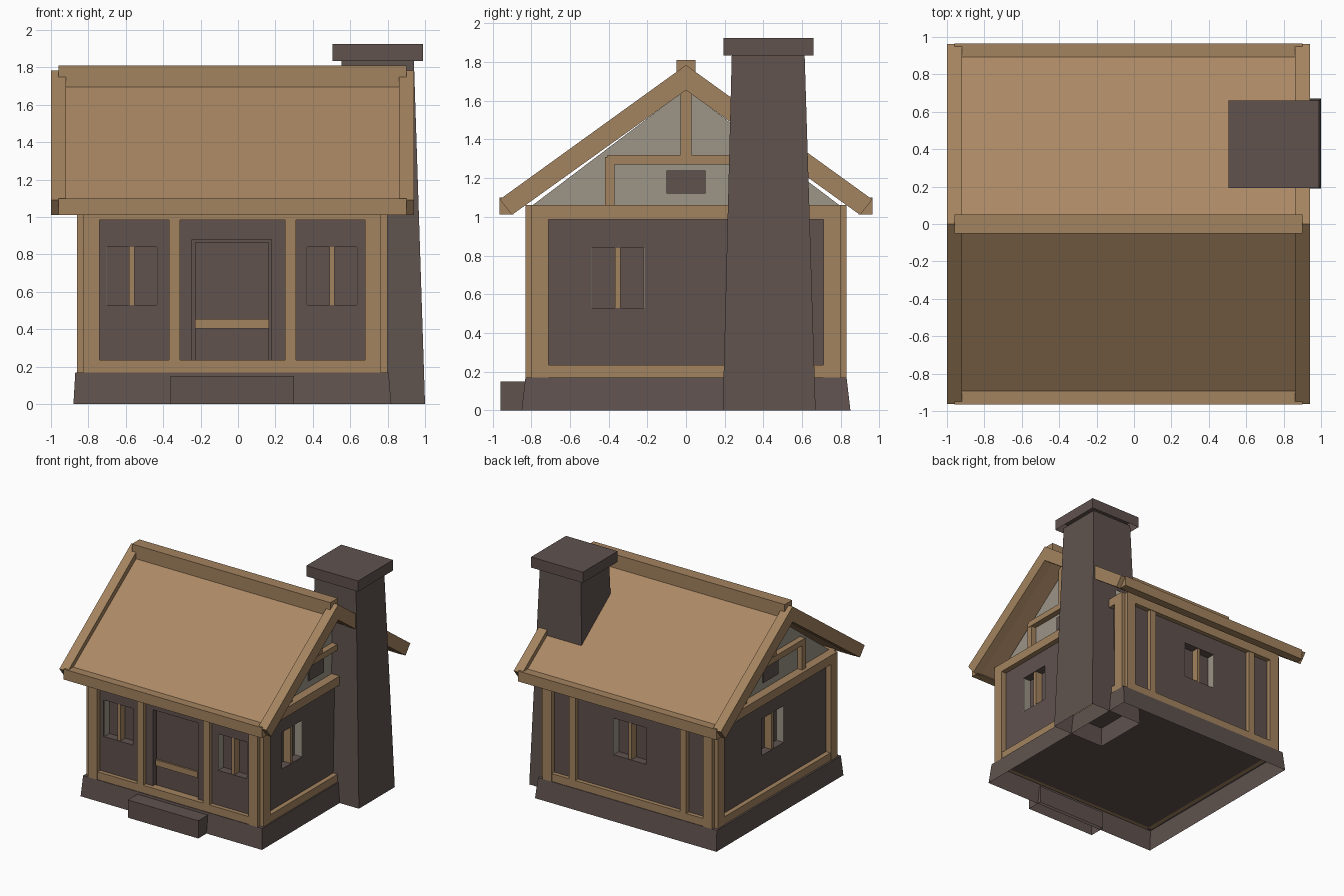
import bpy, bmesh
from mathutils import Vector

if "Cube" in bpy.data.objects:
    bpy.data.objects.remove(bpy.data.objects["Cube"])

CX = -0.03  # centre of the house body in x


def material(name, rgb):
    m = bpy.data.materials.new(name)
    m.diffuse_color = (*rgb, 1)
    m.use_nodes = True
    m.node_tree.nodes["Principled BSDF"].inputs["Base Color"].default_value = m.diffuse_color
    return m


WOOD = material("timber", (0.37, 0.23, 0.115))
ROOF = material("roof_boards", (0.41, 0.246, 0.13))
DARK = material("dark_stone", (0.115, 0.085, 0.076))
GREY = material("grey_plaster", (0.335, 0.297, 0.242))


def finish(bm, name, mat):
    bmesh.ops.recalc_face_normals(bm, faces=bm.faces)
    me = bpy.data.meshes.new(name)
    bm.to_mesh(me)
    bm.free()
    me.materials.append(mat)
    ob = bpy.data.objects.new(name, me)
    bpy.context.collection.objects.link(ob)
    return ob


def box(name, mat, x, y, z):
    bm = bmesh.new()
    bmesh.ops.create_cube(bm, size=1)
    for v in bm.verts:
        for i, (a, b) in enumerate((x, y, z)):
            v.co[i] = a if v.co[i] < 0 else b
    return finish(bm, name, mat)


def open_taper(name, mat, low, high, z):
    """Tapered block open underneath; low and high are (x0, x1, y0, y1)."""
    bm = bmesh.new()
    rings = []
    for (x0, x1, y0, y1), h in ((low, z[0]), (high, z[1])):
        rings.append([bm.verts.new(p) for p in
                      ((x0, y0, h), (x1, y0, h), (x1, y1, h), (x0, y1, h))])
    a, b = rings
    for i in range(4):
        j = (i + 1) % 4
        bm.faces.new((a[i], a[j], b[j], b[i]))
    bm.faces.new(b)
    ob = finish(bm, name, mat)
    return ob


def prism(name, mat, profile, x):
    """Extrude a (y, z) profile along x."""
    bm = bmesh.new()
    f = bm.faces.new([bm.verts.new((x[0], y, z)) for y, z in profile])
    r = bmesh.ops.extrude_face_region(bm, geom=[f])
    vs = [g for g in r["geom"] if isinstance(g, bmesh.types.BMVert)]
    bmesh.ops.translate(bm, verts=vs, vec=Vector((x[1] - x[0], 0, 0)))
    return finish(bm, name, mat)


# Stone base and doorstep
open_taper("foundation", DARK, (-0.88, 0.82, -0.85, 0.85), (-0.87, 0.805, -0.83, 0.83), (0, 0.17))
open_taper("door_step", DARK, (-0.36, 0.30, -0.96, -0.82), (-0.36, 0.30, -0.96, -0.82), (0, 0.15))

# Wall core with recessed windows and door
core = box("walls", DARK, (CX - 0.785, CX + 0.785), (-0.79, 0.79), (0.165, 1.05))
D = 0.07
WZ = (0.53, 0.84)
front_back = [(-0.705, -0.43, -1), (0.365, 0.64, -1), (-0.18, 0.13, 1)]
sides = [(-0.49, -0.215, 1), (-0.15, 0.15, -1)]
cuts = []


def span(a, b):
    return (min(a, b), max(a, b))


for a, b, s in front_back:
    m = (a + b) / 2
    cuts.append(box("cutter", DARK, (a, b), span(s * 0.9, s * (0.79 - D)), WZ))
    box("window_bar", WOOD, (m - 0.014, m + 0.014), span(s * 0.785, s * 0.715), WZ)
    for j, e in ((a, a + 0.004), (b - 0.004, b)):
        box("window_jamb", GREY, (j, e), span(s * 0.788, s * 0.715), WZ)
for a, b, s in sides:
    m = (a + b) / 2
    cuts.append(box("cutter", DARK, span(CX + s * 0.9, CX + s * (0.785 - D)), (a, b), WZ))
    box("window_bar", WOOD, span(CX + s * 0.78, CX + s * 0.71), (m - 0.014, m + 0.014), WZ)
    for j, e in ((a, a + 0.004), (b - 0.004, b)):
        box("window_jamb", GREY, span(CX + s * 0.783, CX + s * 0.71), (j, e), WZ)
cuts.append(box("cutter", DARK, (-0.245, 0.18), (-0.9, -0.74), (0.225, 0.88)))
bpy.context.view_layer.objects.active = core
for c in cuts:
    mod = core.modifiers.new("cut", "BOOLEAN")
    mod.operation = "DIFFERENCE"
    mod.solver = "EXACT"
    mod.object = c
    bpy.ops.object.modifier_apply(modifier=mod.name)
    bpy.data.objects.remove(c)

# Door leaf with a cross board
box("door", DARK, (-0.23, 0.165), (-0.76, -0.73), (0.23, 0.865))
box("door_board", WOOD, (-0.23, 0.165), (-0.775, -0.75), (0.405, 0.455))

# Timber frames, front and back
LOW, TOP = (0.17, 0.235), (0.985, 1.06)
for s, posts in ((-1, (-0.34, 0.28)), (1, (-0.55, 0.49))):
    y = span(s * 0.83, s * 0.75)
    for p in posts:
        box("wall_post", WOOD, (p - 0.03, p + 0.03), span(s * 0.825, s * 0.76), (0.2, 1.02))
    for e in (-1, 1):
        box("corner_post", WOOD, span(CX + e * 0.795, CX + e * 0.71), y, (0.17, 1.06))
    for z in (LOW, TOP):
        box("wall_beam", WOOD, (CX - 0.75, CX + 0.75), y if z == TOP else span(s * 0.825, s * 0.76), z)

# Timber frames and gables, left and right
prism("gable", GREY, [(-0.82, 1.04), (0.82, 1.04), (0, 1.66)], (CX - 0.755, CX + 0.755))
for s in (-1, 1):
    def X(a, b):
        return span(CX + s * a, CX + s * b)
    for e in (-1, 1):
        box("side_post", WOOD, X(0.83, 0.74), span(e * 0.80, e * 0.71), (0.17, 1.06))
        box("gable_post", WOOD, X(0.80, 0.74), span(e * 0.42, e * 0.37), (1.05, 1.31))
    for z in (LOW, TOP):
        box("side_beam", WOOD, X(0.83 if z == TOP else 0.825, 0.75), (-0.75, 0.75), z)
    box("gable_beam", WOOD, X(0.805, 0.74), (-0.405, 0.405), (1.27, 1.32))
    box("king_post", WOOD, X(0.80, 0.74), (-0.028, 0.028), (1.31, 1.68))
    box("gable_vent", DARK, X(0.765, 0.74), (-0.10, 0.10), (1.12, 1.24))

    # Raised barge boards along the gable edge
    prism("barge_board", WOOD,
          [(0, 1.785), (-0.963, 1.09), (-0.90, 1.01), (0, 1.655),
           (0.90, 1.01), (0.963, 1.09)], X(0.97, 0.89))

# Roof slopes, eave boards and ridge beam
for s in (-1, 1):
    prism("roof_slope", ROOF, [(0, 1.73), (s * 0.93, 1.07), (s * 0.90, 1.016), (0, 1.66)],
          (CX - 0.90, CX + 0.90))
    box("eave_board", WOOD, (-0.96, 0.90), span(s * 0.965, s * 0.893), (1.012, 1.10))
box("ridge_beam", WOOD, (-0.96, 0.90), (-0.05, 0.05), (1.735, 1.81))
box("ridge_beam_core", WOOD, (-0.92, 0.86), (-0.05, 0.05), (1.67, 1.74))

# Chimney with its cap, open underneath
open_taper("chimney", DARK, (0.50, 1.0, 0.19, 0.67), (0.555, 0.94, 0.237, 0.613), (0, 1.85))
open_taper("chimney_cap", DARK, (0.505, 0.99, 0.193, 0.66), (0.505, 0.99, 0.193, 0.66), (1.835, 1.925))
